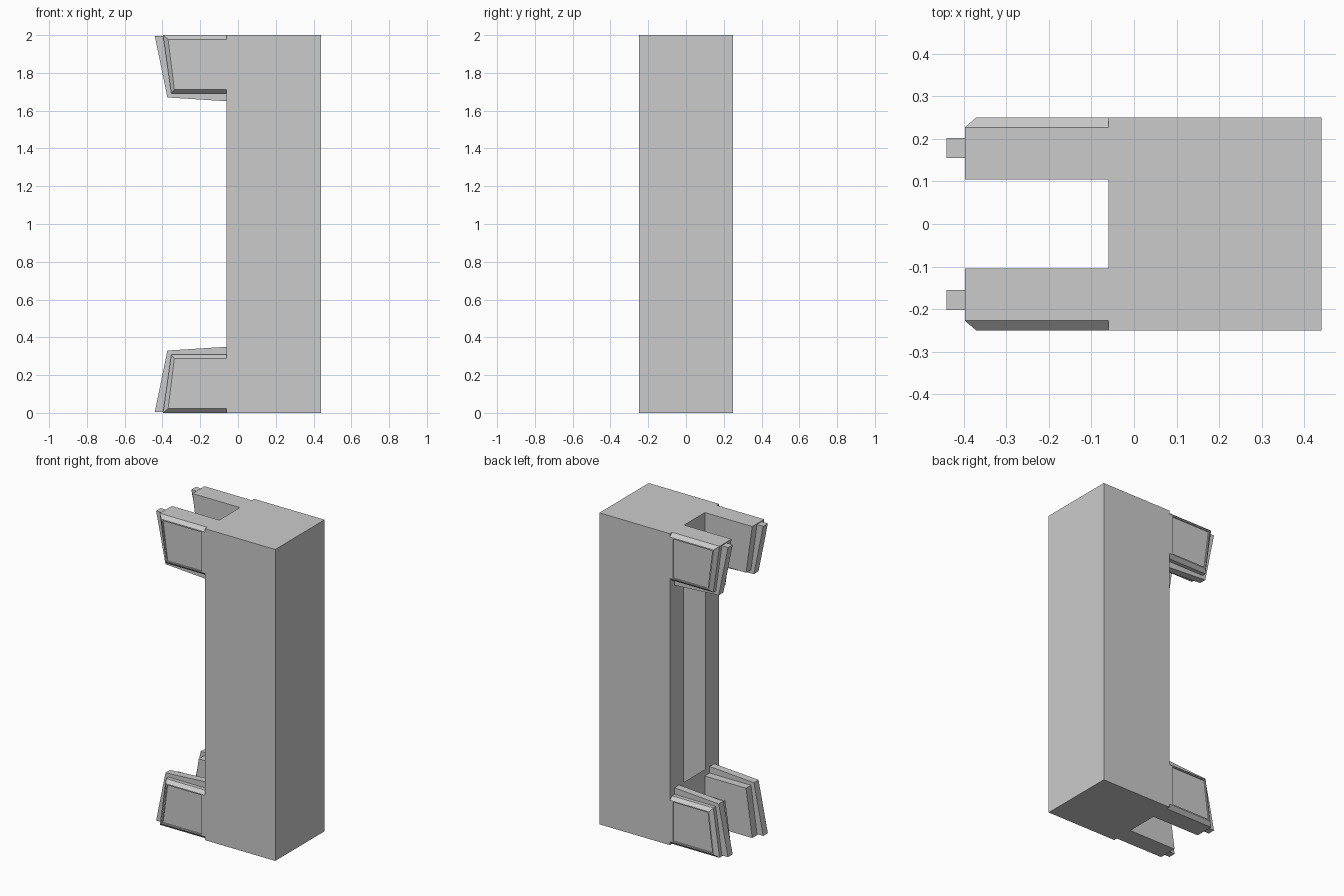
import bpy, bmesh

if "Cube" in bpy.data.objects:
    bpy.data.objects.remove(bpy.data.objects["Cube"])


def finish(name, bm, z=0.0, mirror=False):
    me = bpy.data.meshes.new(name)
    bm.to_mesh(me)
    bm.free()
    ob = bpy.data.objects.new(name, me)
    bpy.context.collection.objects.link(ob)
    ob.location.z = z
    if mirror:
        m = ob.modifiers.new("mirror", 'MIRROR')
        m.use_axis = (False, True, True)
        m.use_mirror_merge = False
    return ob


def loft(name, rings):
    """Skin (y, xz outline) rings; mirrored to all four corners about z = 1."""
    bm = bmesh.new()
    loops = [[bm.verts.new((x, y, z - 1)) for x, z in pts] for y, pts in rings]
    n = len(loops[0])
    for a, b in zip(loops, loops[1:]):
        for i in range(n):
            j = (i + 1) % n
            bm.faces.new((a[i], a[j], b[j], b[i]))
    bm.faces.new(loops[0])
    bm.faces.new(loops[-1])
    bmesh.ops.recalc_face_normals(bm, faces=bm.faces)
    return finish(name, bm, 1.0, True)


# Hollow column, with an open window in its left face
X0, X1, Y, H = -0.06, 0.44, 0.25, 2.0
bm = bmesh.new()
bmesh.ops.create_cube(bm, size=1)
for v in bm.verts:
    v.co = (X1 if v.co.x > 0 else X0, Y if v.co.y > 0 else -Y, H if v.co.z > 0 else 0)
left = [f for f in bm.faces if f.calc_center_median().x < X0 + 0.01]
bmesh.ops.delete(bm, geom=left, context='FACES_ONLY')
ys, zs = (-Y, -0.105, 0.105, Y), (0, 0.35, 1.65, H)
for i in range(3):
    for k in range(3):
        if (i, k) != (1, 1):
            y0, y1, z0, z1 = ys[i], ys[i + 1], zs[k], zs[k + 1]
            bm.faces.new([bm.verts.new((X0, y, z)) for y, z in
                          ((y0, z0), (y0, z1), (y1, z1), (y1, z0))])
bmesh.ops.remove_doubles(bm, verts=bm.verts, dist=0.0001)
finish("column", bm)

# Corner arms: slab, chamfered edge, rim and slightly sunk outer panel
outline = [(-0.06, 0), (-0.397, 0), (-0.353, 0.308), (-0.06, 0.308)]
rim = [(-0.06, 0.022), (-0.37, 0.022), (-0.337, 0.288), (-0.06, 0.288)]
panel = [(-0.083, 0.03), (-0.362, 0.03), (-0.329, 0.281), (-0.083, 0.281)]
loft("arms", [(0.105, outline), (0.227, outline), (0.25, rim),
              (0.25, panel), (0.243, panel)])

# Tongues running round the outer edges of the arms
tongue = [(-0.06, 0.006), (-0.44, 0.006), (-0.374, 0.33), (-0.06, 0.35)]
loft("tongues", [(0.155, tongue), (0.202, tongue)])
